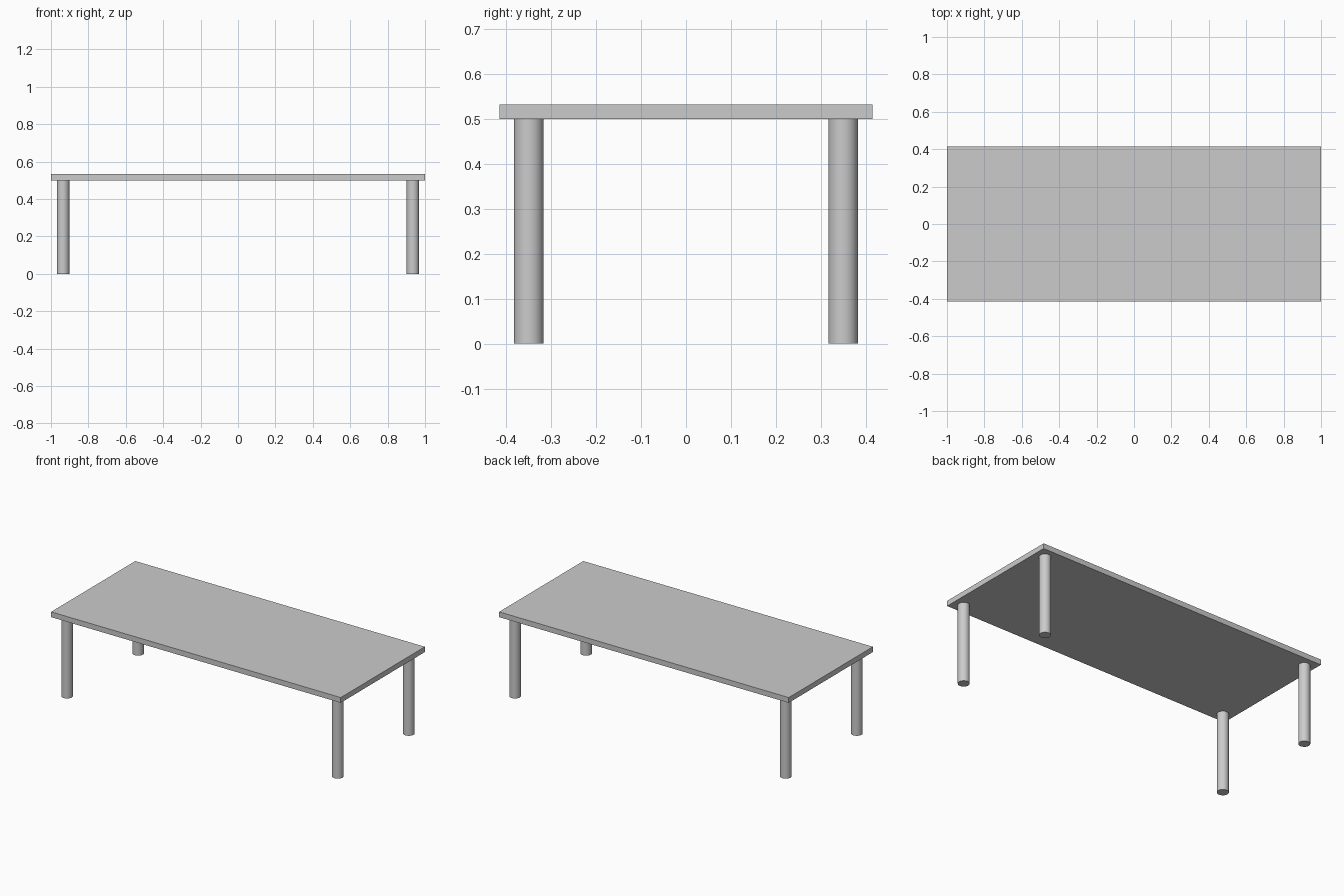
import bpy

if "Cube" in bpy.data.objects:
    bpy.data.objects.remove(bpy.data.objects["Cube"])

LEG_H, LEG_R = 0.5, 0.033
TOP_T = 0.033

# Table top: thin flat slab
bpy.ops.mesh.primitive_cube_add(size=1, location=(0, 0, LEG_H + TOP_T / 2))
top = bpy.context.object
top.name = "table_top"
top.scale = (2.0, 0.83, TOP_T)
bpy.ops.object.transform_apply(location=False, rotation=False, scale=True)


# Round leg standing on the floor
def add_leg(name, x, y):
    bpy.ops.mesh.primitive_cylinder_add(vertices=48, radius=LEG_R, depth=LEG_H,
                                        location=(x, y, LEG_H / 2))
    bpy.context.object.name = name
    bpy.ops.object.shade_smooth_by_angle()


# Four legs, one near each corner
for side, sx in (("left", -1), ("right", 1)):
    for end, sy in (("front", -1), ("back", 1)):
        add_leg(f"{end}_{side}_leg", sx * 0.935, sy * 0.35)
